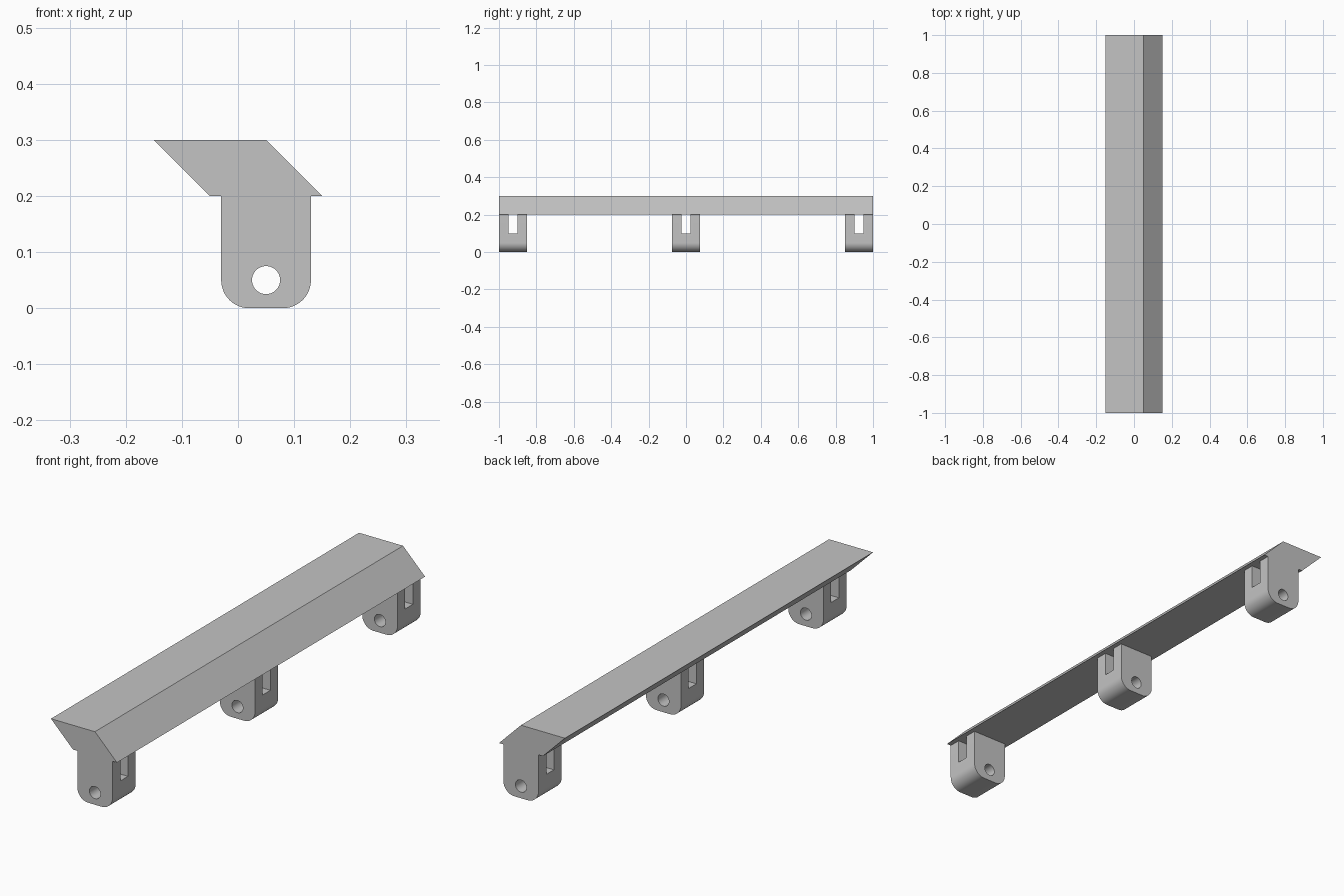
import bpy, bmesh
from math import pi, sin, cos, radians
from mathutils import Vector

if "Cube" in bpy.data.objects:
    bpy.data.objects.remove(bpy.data.objects["Cube"], do_unlink=True)

grey = bpy.data.materials.new("light grey")
grey.use_nodes = True
grey.diffuse_color = (0.55, 0.55, 0.55, 1)
grey.node_tree.nodes["Principled BSDF"].inputs["Base Color"].default_value = grey.diffuse_color


def arc(cx, cz, radius, start, end, steps):
    angles = [start + (end - start) * i / steps for i in range(steps + 1)]
    return [(cx + radius * cos(a), cz + radius * sin(a)) for a in angles]


def prism(name, profile, depth):
    """Extrude an x-z profile along y, centred on y = 0."""
    bm = bmesh.new()
    face = bm.faces.new([bm.verts.new((x, -depth / 2, z)) for x, z in profile])
    made = bmesh.ops.extrude_face_region(bm, geom=[face])["geom"]
    verts = [v for v in made if isinstance(v, bmesh.types.BMVert)]
    bmesh.ops.translate(bm, verts=verts, vec=Vector((0, depth, 0)))
    bmesh.ops.recalc_face_normals(bm, faces=bm.faces)
    mesh = bpy.data.meshes.new(name)
    bm.to_mesh(mesh)
    bm.free()
    mesh.materials.append(grey)
    obj = bpy.data.objects.new(name, mesh)
    bpy.context.collection.objects.link(obj)
    return obj


def select_only(obj):
    bpy.ops.object.select_all(action="DESELECT")
    obj.select_set(True)
    bpy.context.view_layer.objects.active = obj


def cut(obj, cutter):
    select_only(obj)
    mod = obj.modifiers.new("cut", "BOOLEAN")
    mod.operation = "DIFFERENCE"
    mod.solver = "EXACT"
    mod.object = cutter
    bpy.ops.object.modifier_apply(modifier=mod.name)
    bpy.data.objects.remove(cutter, do_unlink=True)


# Slanted rail
prism("rail", [(-0.15, 0.3), (-0.05, 0.2), (0.15, 0.2), (0.05, 0.3)], 2)

# Clevis bracket with rounded lower corners
LEFT, RIGHT, TOP, R, WIDTH = -0.03, 0.13, 0.2, 0.05, 0.15
outline = [(RIGHT, TOP), (LEFT, TOP)]
outline += arc(LEFT + R, R, R, pi, 1.5 * pi, 12)
outline += arc(RIGHT - R, R, R, 1.5 * pi, 2 * pi, 12)
bracket = prism("middle_bracket", outline, WIDTH)

# Pin hole and slot
cut(bracket, prism("hole_cutter", arc(0.05, 0.05, 0.025, 0, 2 * pi, 40)[:-1], 0.4))
cut(bracket, prism("slot_cutter", [(-0.2, 0.1), (0.3, 0.1), (0.3, 0.25), (-0.2, 0.25)], 0.05))
select_only(bracket)
bpy.ops.object.shade_smooth_by_angle(angle=radians(30))

# End brackets
for name, y in (("front_bracket", -1 + WIDTH / 2), ("back_bracket", 1 - WIDTH / 2)):
    end = bracket.copy()
    end.name = name
    end.location.y = y
    bpy.context.collection.objects.link(end)
